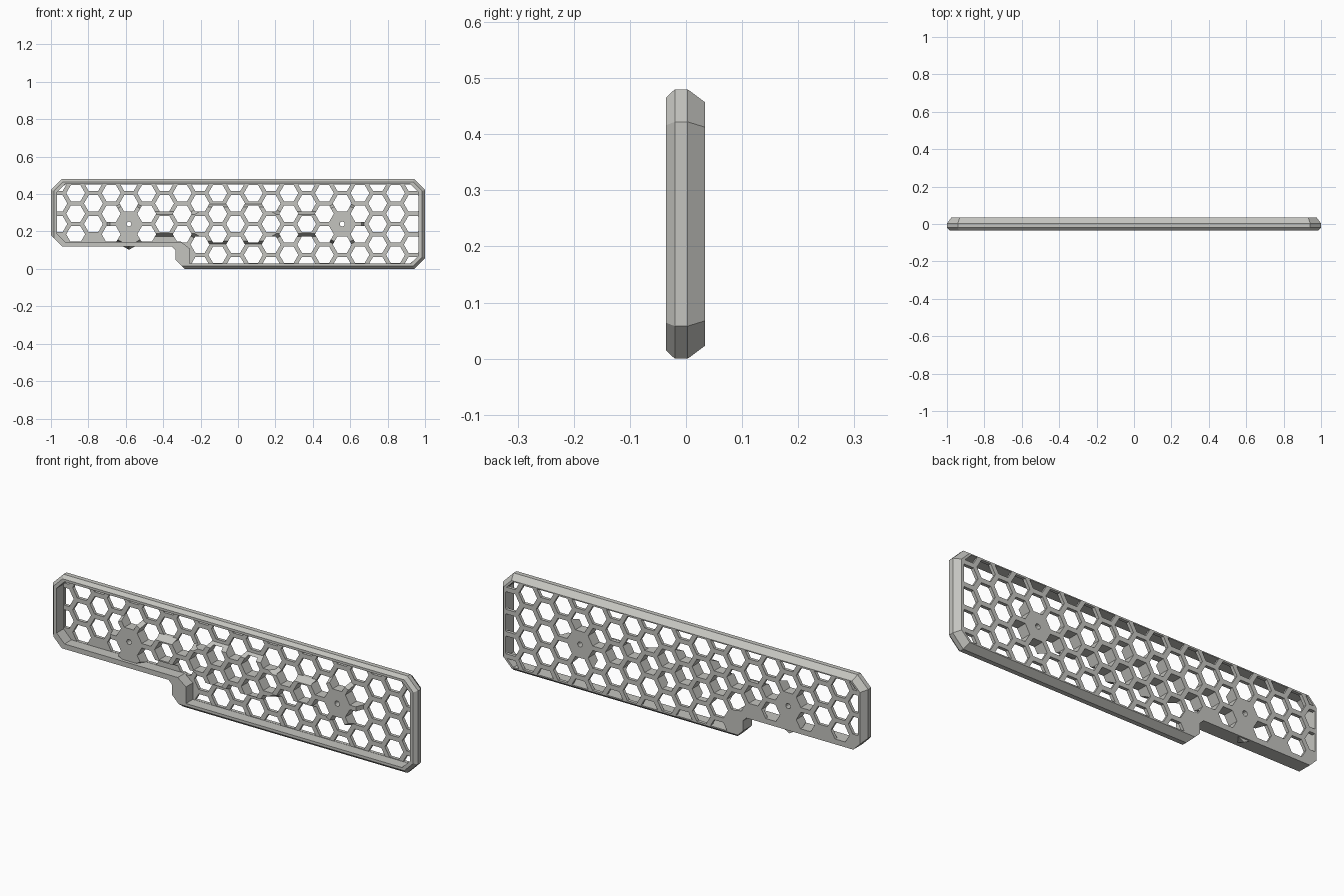
import bpy, bmesh, math

if "Cube" in bpy.data.objects:
    bpy.data.objects.remove(bpy.data.objects["Cube"])

mat = bpy.data.materials.new("warm grey")
mat.diffuse_color = (0.55, 0.55, 0.52, 1)
mat.use_nodes = True
mat.node_tree.nodes["Principled BSDF"].inputs["Base Color"].default_value = mat.diffuse_color


def make(name, bm):
    bmesh.ops.recalc_face_normals(bm, faces=bm.faces)
    me = bpy.data.meshes.new(name)
    bm.to_mesh(me)
    bm.free()
    me.materials.append(mat)
    ob = bpy.data.objects.new(name, me)
    bpy.context.collection.objects.link(ob)
    return ob


def loft(bm, sections):
    """Closed solid through (y, [(x, z), ...]) outlines."""
    rings = [[bm.verts.new((x, y, z)) for x, z in pts] for y, pts in sections]
    for a, b in zip(rings, rings[1:]):
        for i in range(len(a)):
            j = (i + 1) % len(a)
            bm.faces.new((a[i], a[j], b[j], b[i]))
    bm.faces.new(rings[0])
    bm.faces.new(rings[-1])


def solid(name, sections):
    bm = bmesh.new()
    loft(bm, sections)
    return make(name, bm)


def boolean(ob, other, op):
    m = ob.modifiers.new("bool", 'BOOLEAN')
    m.operation = op
    m.solver = 'EXACT'
    m.object = other
    bpy.context.view_layer.objects.active = ob
    bpy.ops.object.modifier_apply(modifier=m.name)


def octagon(cx, cz, hx, hz, ch):
    """Rectangle with chamfered corners; ch = (x, z) chamfer."""
    a, b = ch
    q = [(hx, hz - b), (hx - a, hz), (a - hx, hz), (-hx, hz - b),
         (-hx, b - hz), (a - hx, -hz), (hx - a, -hz), (hx, b - hz)]
    return [(cx + x, cz + z) for x, z in q]


def rim(d):
    c = 0.058 - d * 0.586
    return octagon(0, 0.24, 1 - d, 0.24 - d, (c, c))


def ngon(cx, cz, r, n, turn=0.0):
    return [(cx + r * math.cos(turn + math.tau * i / n),
             cz + r * math.sin(turn + math.tau * i / n)) for i in range(n)]


# Outer body with bevelled front and tapered back edge
panel = solid("panel", [(-0.036, rim(0.015)), (-0.02, rim(0)),
                        (0.003, rim(0)), (0.034, rim(0.023))])

# Lower left step
step = solid("step_cutter", [(y, [
    (-1.1, 0.28), (-0.94, 0.12), (-0.355, 0.12), (-0.335, 0.10),
    (-0.335, 0.05), (-0.285, 0.0), (-0.285, -0.1), (-1.1, -0.1)])
    for y in (-0.2, 0.2)])
boolean(panel, step, 'DIFFERENCE')


# Inner outline of the tray, shrunk by e
def inner(e):
    l, r, t, b = -0.968 + e, 0.966 - e, 0.453 - e, 0.028 + e
    return [(l, 0.41), (l + 0.043, t), (r - 0.043, t), (r, 0.41),
            (r, 0.07), (r - 0.043, b), (-0.26 + e, b), (-0.26 + e, 0.11 + e),
            (-0.305, 0.145 + e), (l + 0.043, 0.145 + e), (l, 0.188 + e)]


pocket = solid("pocket_cutter", [(y, inner(0)) for y in (-0.2, 0.018)])
boolean(panel, pocket, 'DIFFERENCE')

# Raised stiffener: a bar, a central pad and a hexagonal boss at each end
X0, Z0, PX, PZ = -0.013, 0.24, 0.095, 0.11
ENDS = (-6, 6)
FRONT, BASE = -0.02, 0.026


def box(hx, hz):
    return [(X0 - hx, Z0 - hz), (X0 + hx, Z0 - hz), (X0 + hx, Z0 + hz), (X0 - hx, Z0 + hz)]


stiffener = solid("stiffener", [(FRONT, box(0.57, 0.05)), (BASE, box(0.57, 0.07))])
pad = solid("pad_helper", [(FRONT, octagon(X0, Z0, 0.235, 0.09, (0.08, 0.05))),
                           (BASE, octagon(X0, Z0, 0.255, 0.11, (0.08, 0.05)))])
boolean(stiffener, pad, 'UNION')
helpers = [step, pocket, pad]
for k in ENDS:
    x = X0 + k * PX
    boss = solid("boss_helper", [(FRONT, ngon(x, Z0, 0.118, 6, math.pi / 6)),
                                 (BASE, ngon(x, Z0, 0.138, 6, math.pi / 6))])
    boolean(stiffener, boss, 'UNION')
    helpers.append(boss)

# Honeycomb of holes, with small screw holes in the end bosses
bm = bmesh.new()
for k in range(-10, 11):
    for j in range(-3, 3):
        x = X0 + k * PX
        z = Z0 + PZ * (j + (0.5 if k % 2 else 0))
        if x < -0.25 and z < 0.15 or not 0 < z < 0.48:
            continue
        screw = k in ENDS and j == 0
        pts = ngon(x, z, 0.013, 12) if screw else ngon(x, z, 0.0505, 6)
        loft(bm, [(-0.1, pts), (0.1, pts)])
holes = make("hole_cutter", bm)
clip = solid("clip_helper", [(y, inner(0.001)) for y in (-0.08, 0.08)])
boolean(holes, clip, 'INTERSECT')
for ob in (panel, stiffener):
    boolean(ob, holes, 'DIFFERENCE')

# Cutters are no longer needed
for ob in helpers + [holes, clip]:
    bpy.data.objects.remove(ob, do_unlink=True)
